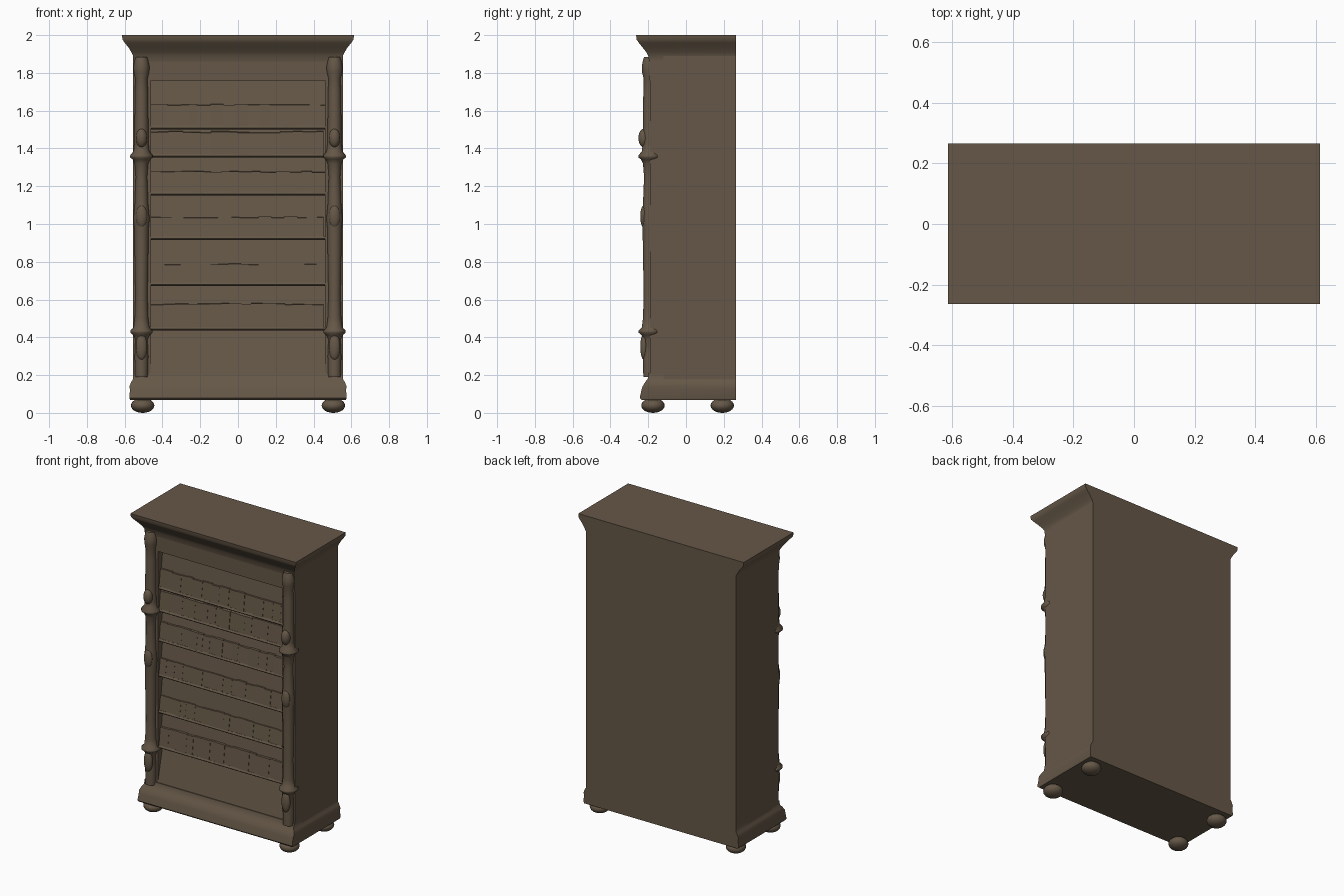
import bpy, bmesh, math, random

random.seed(4)
cube = bpy.data.objects.get("Cube")
if cube:
    bpy.data.objects.remove(cube, do_unlink=True)

wood = bpy.data.materials.new("dark_brown_wood")
wood.use_nodes = True
colour = (0.13, 0.096, 0.063, 1)
wood.diffuse_color = colour
shader = wood.node_tree.nodes["Principled BSDF"]
shader.inputs["Base Color"].default_value = colour
shader.inputs["Roughness"].default_value = 0.8

BACK = 0.265      # rear plane
INNER = 0.46      # half width of the opening
SIDE = 0.555      # half width of the case


def finish(name, bm, angle=35):
    bmesh.ops.recalc_face_normals(bm, faces=bm.faces)
    mesh = bpy.data.meshes.new(name)
    bm.to_mesh(mesh)
    bm.free()
    mesh.materials.append(wood)
    obj = bpy.data.objects.new(name, mesh)
    bpy.context.collection.objects.link(obj)
    bpy.ops.object.select_all(action='DESELECT')
    obj.select_set(True)
    bpy.context.view_layer.objects.active = obj
    bpy.ops.object.shade_smooth_by_angle(angle=math.radians(angle))
    return obj


def loft(bm, rings, caps=True):
    """Join equal rings of points into a closed skin."""
    loops = [[bm.verts.new(p) for p in ring] for ring in rings]
    n = len(loops[0])
    for a, b in zip(loops, loops[1:]):
        for i in range(n):
            j = (i + 1) % n
            bm.faces.new((a[i], a[j], b[j], b[i]))
    if caps:
        bm.faces.new(loops[0])
        bm.faces.new(loops[-1])


def moulding(name, profile):
    """Rectangular rings (half width, front y, z), flush at the back."""
    bm = bmesh.new()
    loft(bm, [[(-x, y, z), (x, y, z), (x, BACK, z), (-x, BACK, z)]
              for x, y, z in profile])
    return finish(name, bm)


def prism(bm, x0, x1, profile):
    """Extrude a (y, z) outline from x0 to x1."""
    loft(bm, [[(x, y, z) for y, z in profile] for x in (x0, x1)])


def box_outline(y0, y1, z0, z1):
    return [(y0, z0), (y1, z0), (y1, z1), (y0, z1)]


def ball(name, centre, size):
    bm = bmesh.new()
    bmesh.ops.create_uvsphere(bm, u_segments=20, v_segments=12, radius=1)
    bmesh.ops.scale(bm, vec=size, verts=bm.verts)
    bmesh.ops.translate(bm, vec=centre, verts=bm.verts)
    return finish(name, bm, 60)


# Case, crown and base
moulding("case", [(SIDE, -0.12, 0.1), (SIDE, -0.12, 1.92)])
moulding("cornice", [(SIDE, -0.195, 1.86), (SIDE, -0.2, 1.89),
                     (0.565, -0.21, 1.91), (0.58, -0.23, 1.935),
                     (0.6, -0.25, 1.96), (0.612, -0.262, 1.977),
                     (0.614, -0.264, 2.0)])
moulding("plinth", [(0.57, -0.235, 0.068), (0.575, -0.245, 0.078),
                    (0.572, -0.235, 0.125), (0.575, -0.23, 0.14),
                    (0.565, -0.215, 0.165), (SIDE, -0.203, 0.18),
                    (SIDE, -0.198, 0.21)])

# Front frame
bm = bmesh.new()
prism(bm, -SIDE, SIDE, box_outline(-0.193, -0.11, 1.76, 1.88))
for s in (-1, 1):
    prism(bm, s * INNER, s * SIDE, box_outline(-0.19, -0.11, 0.19, 1.77))
finish("front_frame", bm)

# Bays: bottom, top, top of the books (zero for the empty bay)
bays = [(1.515, 1.76, 1.635), (1.365, 1.505, 1.49), (1.165, 1.36, 1.28),
        (0.93, 1.16, 1.04), (0.685, 0.925, 0.79), (0.45, 0.68, 0.58),
        (0.2, 0.445, 0)]
for number, (low, high, book_top) in enumerate(bays, 1):
    bm = bmesh.new()
    foot = -0.172 if book_top else -0.195
    prism(bm, -INNER, INNER, [(-0.11, low), (foot, low),
                              (-0.14, high), (-0.11, high)])
    finish(f"sloping_back_{number}", bm)
    if not book_top:
        continue

    # Shelf with a rounded lip
    bm = bmesh.new()
    prism(bm, -INNER, INNER, [(-0.11, low - 0.014), (-0.178, low - 0.014),
                              (-0.187, low - 0.006), (-0.18, low + 0.006),
                              (-0.11, low + 0.006)])
    finish(f"shelf_{number}", bm)

    # Uneven row of books
    bm = bmesh.new()
    x = -INNER
    while x < INNER - 0.01:
        end = min(x + random.uniform(0.035, 0.075), INNER)
        top = book_top - random.uniform(0, 0.008)
        push = random.uniform(0, 0.004)
        prism(bm, x, end, [(-0.12, low), (-0.179 - push, low),
                           (-0.164 - push, top), (-0.12, top + 0.006)])
        x = end
    finish(f"book_row_{number}", bm)

# Turned columns (radius, z) with rings and carved swellings
turning = [(0.034, 0.19), (0.036, 0.3), (0.032, 0.39), (0.044, 0.412),
           (0.059, 0.425), (0.059, 0.436), (0.042, 0.452), (0.036, 0.5),
           (0.032, 0.62), (0.036, 0.85), (0.038, 0.98), (0.043, 1.03),
           (0.036, 1.1), (0.03, 1.25), (0.036, 1.32), (0.046, 1.342),
           (0.06, 1.352), (0.06, 1.363), (0.042, 1.385), (0.038, 1.42),
           (0.036, 1.55), (0.034, 1.7), (0.032, 1.77), (0.041, 1.805),
           (0.042, 1.835), (0.036, 1.865), (0.03, 1.885)]
for s, word in ((1, "left"), (-1, "right")):
    bm = bmesh.new()
    angles = [math.tau * i / 24 for i in range(24)]
    loft(bm, [[(s * 0.511 + r * math.cos(a), -0.192 + r * math.sin(a), z)
               for a in angles] for r, z in turning])
    finish(f"{word}_column", bm, 60)
    for part, z, height in (("upper", 1.455, 0.05), ("middle", 1.04, 0.06),
                            ("lower", 0.35, 0.07)):
        depth = 0.03 if part == "upper" else 0.02
        ball(f"{word}_{part}_carving", (s * 0.511, -0.222, z),
             (0.03, depth, height))

    # Bun feet
    for y, end in ((-0.175, "front"), (0.192, "back")):
        ball(f"{word}_{end}_foot", (s * 0.505, y, 0.039), (0.062, 0.062, 0.039))
